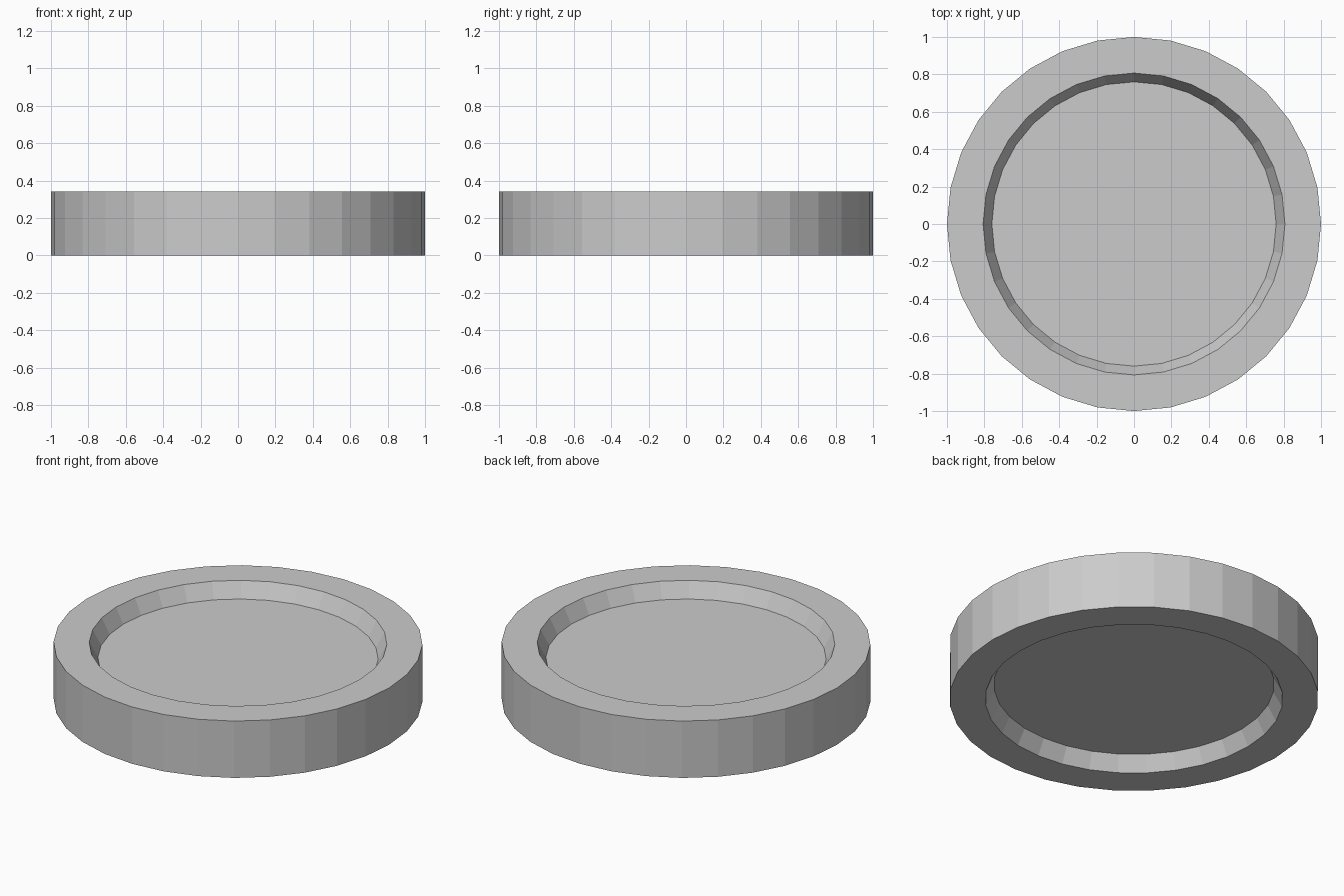
import bpy, bmesh, math

if "Cube" in bpy.data.objects:
    bpy.data.objects.remove(bpy.data.objects["Cube"])

SIDES = 32
HEIGHT = 0.34
RECESS = 0.09


def lathe(name, profile):
    """Closed solid from (radius, z) rings, capped at both ends."""
    bm = bmesh.new()
    rings = [[bm.verts.new((r * math.cos(2 * math.pi * i / SIDES),
                            r * math.sin(2 * math.pi * i / SIDES), z))
              for i in range(SIDES)] for r, z in profile]
    for low, high in zip(rings, rings[1:]):
        for i in range(SIDES):
            j = (i + 1) % SIDES
            bm.faces.new((low[i], low[j], high[j], high[i]))
    bm.faces.new(rings[0][::-1])
    bm.faces.new(rings[-1])
    bmesh.ops.recalc_face_normals(bm, faces=bm.faces)
    mesh = bpy.data.meshes.new(name)
    bm.to_mesh(mesh)
    bm.free()
    obj = bpy.data.objects.new(name, mesh)
    bpy.context.collection.objects.link(obj)
    return obj


# Round disc with a raised rim and a tapered recess on both faces
lathe("recessed_disc", [
    (0.76, RECESS), (0.807, 0), (1, 0),
    (1, HEIGHT), (0.807, HEIGHT), (0.76, HEIGHT - RECESS),
])
